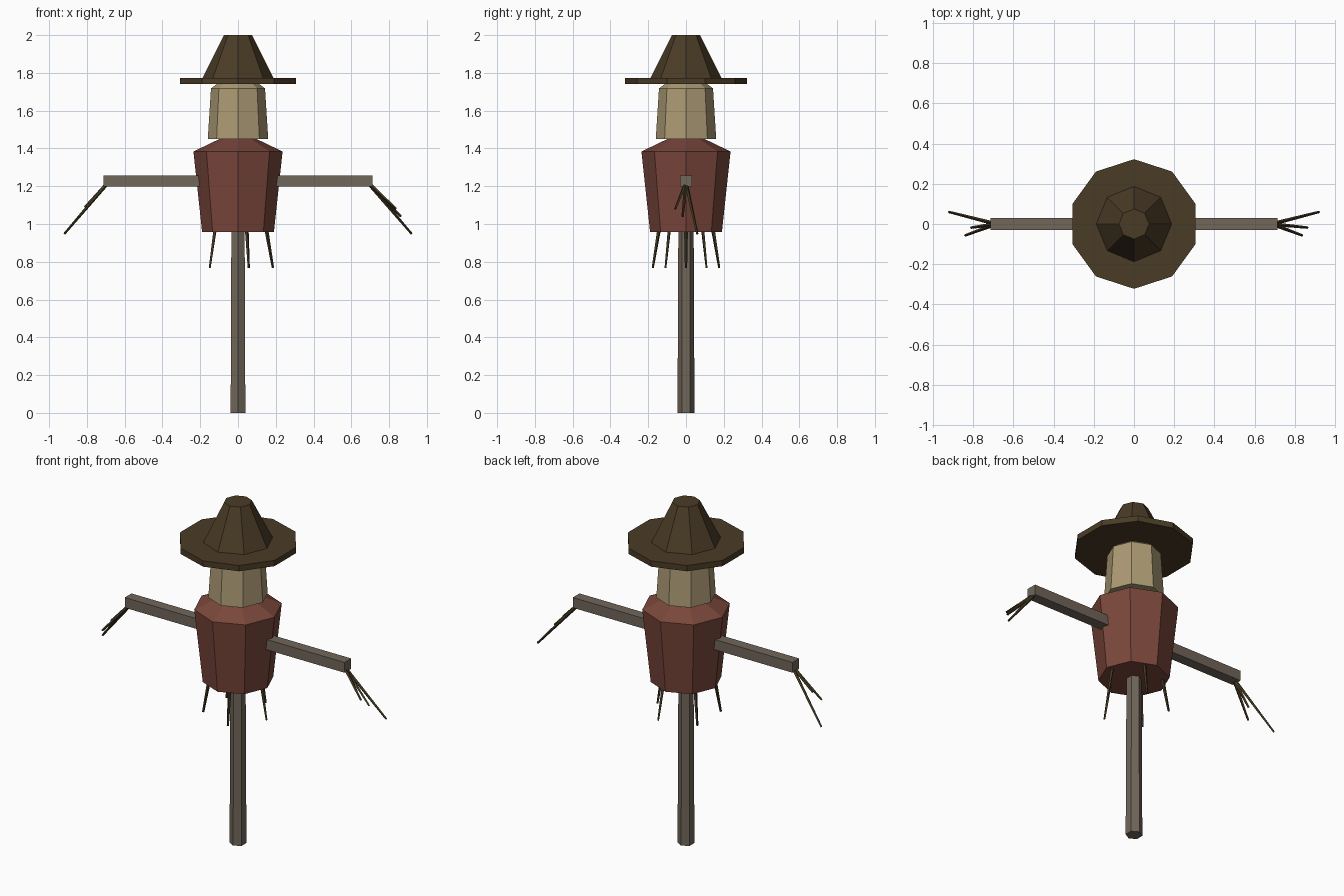
import bpy
import bmesh
from math import sin, cos, pi, tau
from mathutils import Vector

cube = bpy.data.objects.get("Cube")
if cube:
    bpy.data.objects.remove(cube, do_unlink=True)


def linear(c):
    c /= 255
    return c / 12.92 if c <= 0.04045 else ((c + 0.055) / 1.055) ** 2.4


def material(name, *rgb):
    colour = [linear(c) for c in rgb] + [1]
    mat = bpy.data.materials.new(name)
    mat.use_nodes = True
    mat.diffuse_color = colour
    bsdf = mat.node_tree.nodes["Principled BSDF"]
    bsdf.inputs["Base Color"].default_value = colour
    bsdf.inputs["Roughness"].default_value = 0.9
    return mat


WOOD = material("weathered wood", 113, 102, 90)
CLOTH = material("rust red cloth", 122, 71, 59)
SACK = material("burlap", 172, 154, 116)
FELT = material("dark brown felt", 74, 59, 38)
STRAW = material("dark straw", 66, 56, 34)


def finish(name, bm, mat):
    bmesh.ops.recalc_face_normals(bm, faces=bm.faces)
    mesh = bpy.data.meshes.new(name)
    bm.to_mesh(mesh)
    bm.free()
    mesh.materials.append(mat)
    obj = bpy.data.objects.new(name, mesh)
    bpy.context.scene.collection.objects.link(obj)
    return obj


def lathe(name, mat, profile, sides, start=0.0):
    """Flat-sided closed solid from (radius, height) rings, bottom to top."""
    bm = bmesh.new()
    rings = [[bm.verts.new((r * cos(start + tau * i / sides),
                            r * sin(start + tau * i / sides), z))
              for i in range(sides)] for r, z in profile]
    for low, high in zip(rings, rings[1:]):
        for i in range(sides):
            j = (i + 1) % sides
            bm.faces.new((low[i], low[j], high[j], high[i]))
    bm.faces.new(rings[0][::-1])
    bm.faces.new(rings[-1])
    return finish(name, bm, mat)


def strand(name, root, tip, thick=0.011, thin=0.006):
    """Thin tapered stalk of straw between two points."""
    root, tip = Vector(root), Vector(tip)
    axis = tip - root
    bm = bmesh.new()
    bmesh.ops.create_cone(bm, cap_ends=True, segments=4, radius1=thick,
                          radius2=thin, depth=axis.length)
    obj = finish(name, bm, STRAW)
    obj.location = (root + tip) / 2
    obj.rotation_euler = axis.to_track_quat("Z", "Y").to_euler()
    return obj


# Post and cross arm
lathe("post", WOOD, [(0.045, 0), (0.04, 1.1)], 6, pi / 2)
bm = bmesh.new()
bmesh.ops.create_cube(bm, size=1)
bmesh.ops.scale(bm, vec=(1.424, 0.062, 0.06), verts=bm.verts)
bmesh.ops.translate(bm, vec=(0, 0, 1.228), verts=bm.verts)
finish("cross_arm", bm, WOOD)

# Stuffed torso and sack head
lathe("torso", CLOTH, [(0.19, 0.957), (0.236, 1.384), (0.088, 1.455)], 8)
lathe("head", SACK, [(0.16, 1.45), (0.143, 1.718), (0.09, 1.757)], 8)

# Hat
lathe("hat_brim", FELT, [(0.322, 1.74), (0.322, 1.774)], 10, pi / 2)
lathe("hat_crown", FELT, [(0.192, 1.765), (0.075, 2.0)], 8)

# Straw hanging from the torso
for i in range(5):
    a = tau * i / 5
    strand(f"hem_straw_{i + 1}",
           (0.145 * cos(a), 0.145 * sin(a), 1.0),
           (0.185 * cos(a), 0.185 * sin(a), 0.768))

# Straw hands, slightly different on each side
HANDS = {
    "left": [(0.92, 0.06, 0.947), (0.863, -0.018, 1.04), (0.837, -0.057, 1.08)],
    "right": [(-0.92, 0.06, 0.947), (-0.81, -0.018, 1.09), (-0.84, -0.057, 1.04)],
}
for side, tips in HANDS.items():
    sign = 1 if side == "left" else -1
    for i, tip in enumerate(tips):
        strand(f"{side}_hand_straw_{i + 1}", (sign * 0.685, 0, 1.222), tip, 0.01)
